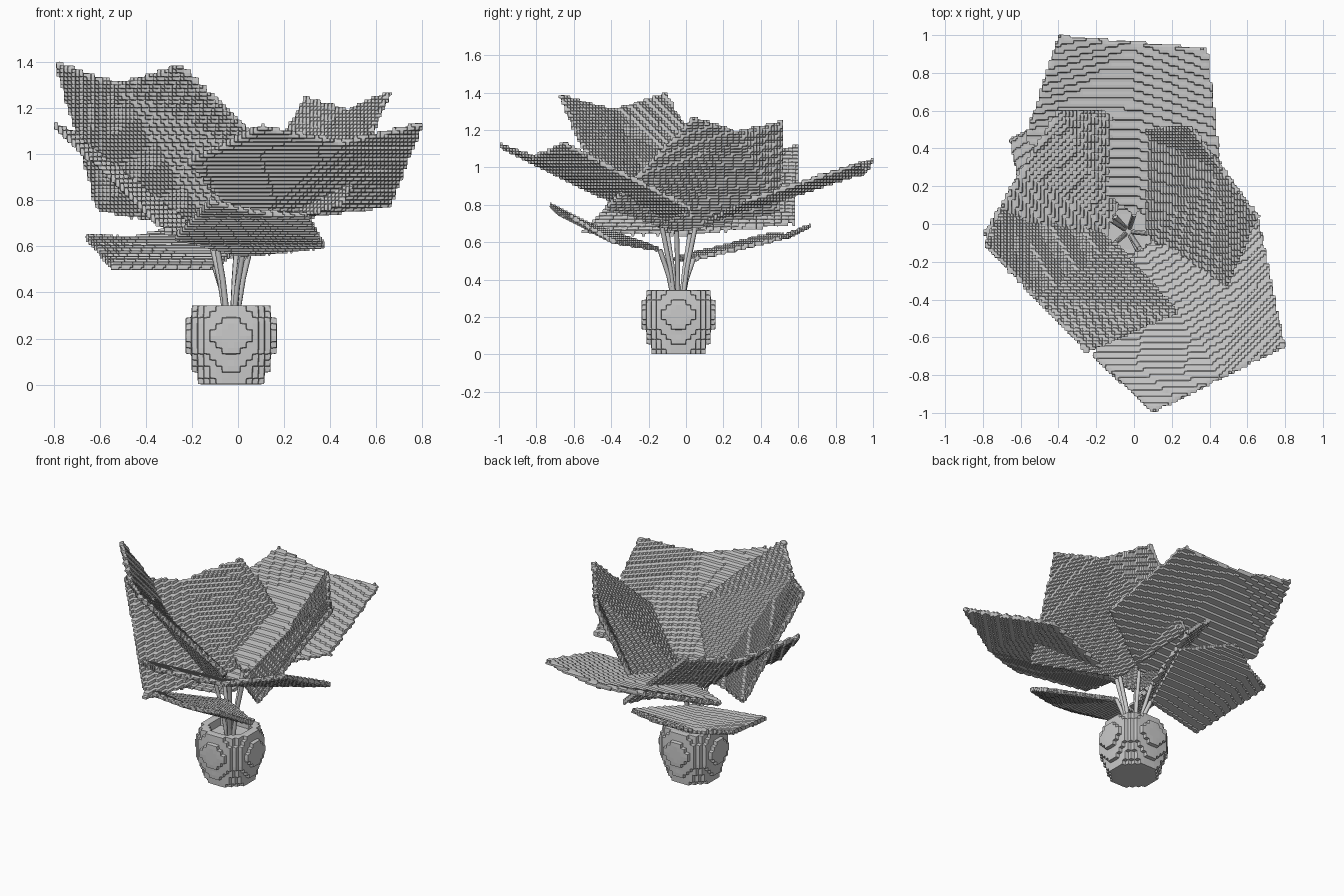
import bpy
import bmesh
import math
from mathutils import Vector

default_cube = bpy.data.objects.get("Cube")
if default_cube:
    bpy.data.objects.remove(default_cube, do_unlink=True)

# One plain grey material for the whole plant
grey = bpy.data.materials.new("matte_grey")
grey.use_nodes = True
colour = (0.6, 0.6, 0.6, 1)
grey.diffuse_color = colour
shader = next(n for n in grey.node_tree.nodes if n.type == "BSDF_PRINCIPLED")
shader.inputs["Base Color"].default_value = colour
shader.inputs["Roughness"].default_value = 0.9

POT_CENTRE = Vector((-0.03, -0.04, 0))


def add_object(name, bm):
    """Turn a bmesh into a grey scene object."""
    mesh = bpy.data.meshes.new(name)
    bm.to_mesh(mesh)
    bm.free()
    mesh.materials.append(grey)
    obj = bpy.data.objects.new(name, mesh)
    bpy.context.collection.objects.link(obj)
    return obj


def make_stepped(obj, depth, passes):
    """Give the surface its blocky, slightly bevelled steps."""
    remesh = obj.modifiers.new("steps", "REMESH")
    remesh.mode = "BLOCKS"
    remesh.octree_depth = depth
    remesh.scale = 0.97
    remesh.use_remove_disconnected = False
    soften = obj.modifiers.new("soften", "SMOOTH")
    soften.factor = 0.5
    soften.iterations = passes


def make_pot():
    """Rounded pot turned from a profile, with a sunken soil surface."""
    profile = [(0.14, 0), (0.175, 0.09), (0.2, 0.17), (0.205, 0.23),
               (0.185, 0.3), (0.17, 0.345), (0.125, 0.345), (0.125, 0.28)]
    sides = 32
    bm = bmesh.new()
    rings = []
    for radius, z in profile:
        ring = []
        for i in range(sides):
            a = math.tau * i / sides
            ring.append(bm.verts.new(
                POT_CENTRE + Vector((radius * math.cos(a), radius * math.sin(a), z))))
        rings.append(ring)
    for low, high in zip(rings, rings[1:]):
        for i in range(sides):
            j = (i + 1) % sides
            bm.faces.new((low[i], low[j], high[j], high[i]))
    bm.faces.new(rings[0][::-1])
    bm.faces.new(rings[-1])
    make_stepped(add_object("pot", bm), 4, 1)


def make_leaf(name, base, side_a, tip_a, tip_b, side_b, dip):
    """Broad leaf of two halves folded along a sunken midrib."""
    middle = (Vector(tip_a) + Vector(tip_b)) / 2 - Vector((0, 0, dip))
    bm = bmesh.new()
    b, sa, ta, m, tb, sb = [bm.verts.new(p) for p in
                            (base, side_a, tip_a, middle, tip_b, side_b)]
    bm.faces.new((b, sa, ta, m))
    bm.faces.new((b, m, tb, sb))
    bmesh.ops.triangulate(bm, faces=bm.faces[:])
    obj = add_object(name, bm)
    thick = obj.modifiers.new("thickness", "SOLIDIFY")
    thick.thickness = 0.025
    thick.offset = 0
    make_stepped(obj, 6, 2)


def make_stem(name, end):
    """Thin stalk curving from the soil out to the foot of a leaf."""
    end = Vector(end)
    root = POT_CENTRE + (end - POT_CENTRE) * 0.2
    root.z = 0.26
    bend = root.lerp(end, 0.4)
    bend.z += 0.04
    curve = bpy.data.curves.new(name, "CURVE")
    curve.dimensions = "3D"
    curve.bevel_depth = 0.013
    curve.bevel_resolution = 1
    curve.use_fill_caps = True
    spline = curve.splines.new("POLY")
    spline.points.add(2)
    for point, position in zip(spline.points, (root, bend, end)):
        point.co = (*position, 1)
    curve.materials.append(grey)
    bpy.context.collection.objects.link(bpy.data.objects.new(name, curve))


make_pot()

# Each leaf: foot, side corner, two tip corners, other side corner, midrib dip
leaves = {
    "back": ((0, 0.05, 0.68), (0.46, 0.32, 0.82), (0.39, 0.93, 1.02),
             (-0.4, 1.0, 1.04), (-0.58, 0.45, 0.81), 0.05),
    "front": ((0.03, -0.13, 0.69), (-0.22, -0.7, 0.97), (0.1, -1.0, 1.12),
              (0.8, -0.65, 1.13), (0.66, 0.03, 0.78), 0.07),
    "front_right": ((-0.1, -0.1, 0.65), (-0.61, 0.27, 0.76), (-0.79, -0.11, 1.4),
                    (-0.25, -0.68, 1.39), (0.24, -0.47, 0.92), 0.09),
    "back_right": ((-0.12, 0.02, 0.64), (0.06, 0.58, 0.7), (-0.4, 0.61, 1.12),
                   (-0.8, -0.05, 1.13), (-0.29, -0.57, 0.65), 0.08),
    "left": ((0.07, -0.05, 0.66), (0.45, -0.44, 0.78), (0.66, 0.04, 1.27),
             (0.3, 0.52, 1.25), (0.01, 0.5, 0.76), 0.07),
    "low_back_right": ((-0.1, 0.04, 0.51), (0.05, 0.5, 0.62), (-0.25, 0.67, 0.69),
                       (-0.66, 0.45, 0.64), (-0.55, -0.07, 0.51), 0.03),
    "low_front": ((0.02, -0.14, 0.56), (-0.28, -0.42, 0.64), (-0.12, -0.73, 0.8),
                  (0.3, -0.62, 0.74), (0.38, -0.38, 0.6), 0.02),
}
for place, shape in leaves.items():
    make_leaf(place + "_leaf", *shape)
    make_stem(place + "_stem", shape[0])
